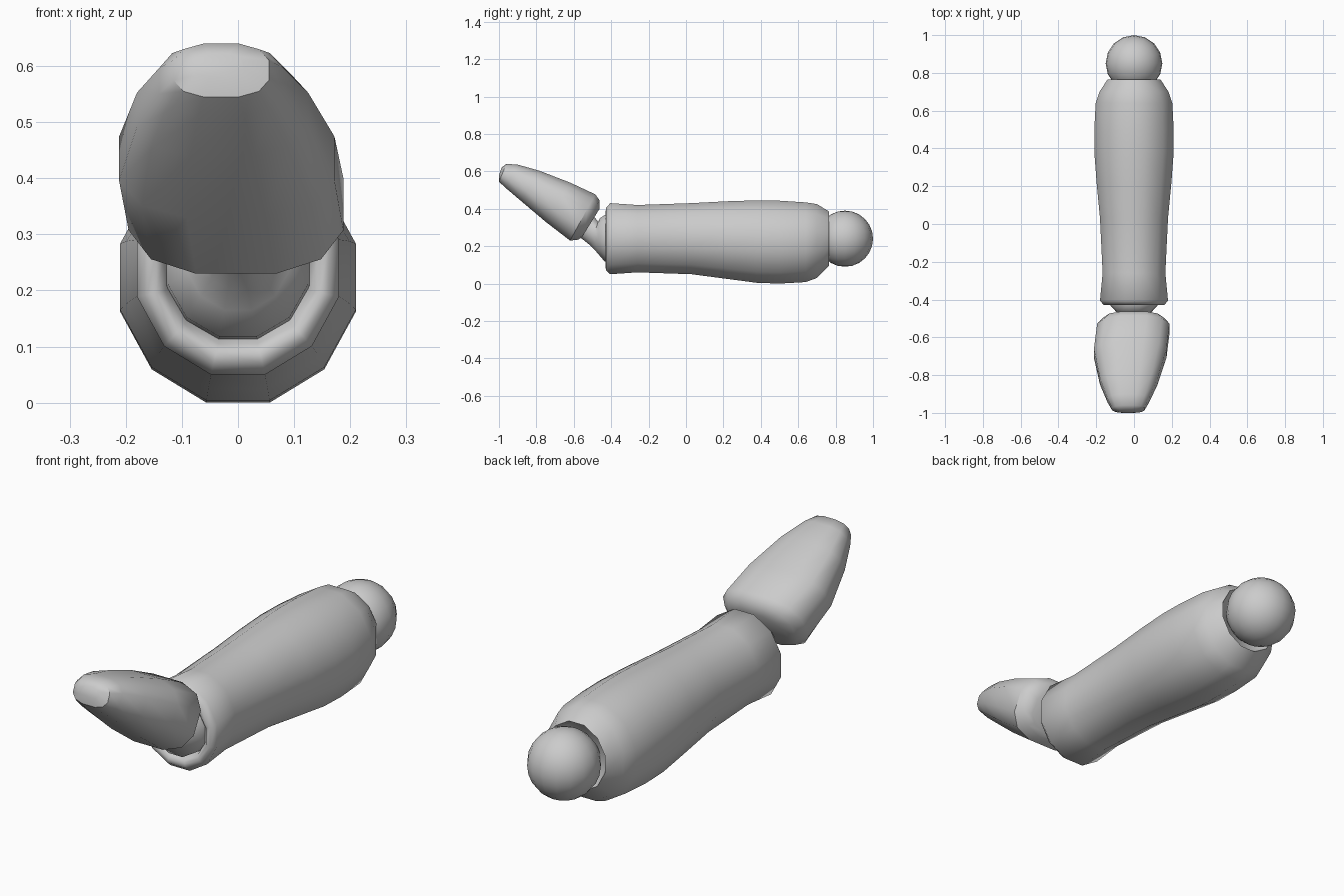
import bpy, bmesh, math

if "Cube" in bpy.data.objects:
    bpy.data.objects.remove(bpy.data.objects["Cube"])


def finish(obj, angle):
    bpy.ops.object.select_all(action='DESELECT')
    bpy.context.view_layer.objects.active = obj
    obj.select_set(True)
    bpy.ops.object.shade_smooth_by_angle(angle=math.radians(angle))


def loft(name, stations, power=1.0, sides=12, angle=40):
    """Skin sections given as (top_y, top_z, bottom_y, bottom_z, left_x, right_x)."""
    bm = bmesh.new()
    big = math.cos(math.pi / sides) ** power
    rings = []
    for ty, tz, by, bz, xl, xr in stations:
        ring = []
        for k in range(sides):
            a = 2 * math.pi * (k + 0.5) / sides
            u = math.copysign(abs(math.cos(a)) ** power, math.cos(a)) / big
            v = math.copysign(abs(math.sin(a)) ** power, math.sin(a)) / big
            ring.append(bm.verts.new(((xl + xr) / 2 + u * (xr - xl) / 2,
                                      (ty + by) / 2 + v * (ty - by) / 2,
                                      (tz + bz) / 2 + v * (tz - bz) / 2)))
        rings.append(ring)
    for a, b in zip(rings, rings[1:]):
        for k in range(sides):
            n = (k + 1) % sides
            bm.faces.new((a[k], a[n], b[n], b[k]))
    bm.faces.new(rings[0])
    bm.faces.new(rings[-1])
    bmesh.ops.recalc_face_normals(bm, faces=bm.faces)
    mesh = bpy.data.meshes.new(name)
    bm.to_mesh(mesh)
    bm.free()
    obj = bpy.data.objects.new(name, mesh)
    bpy.context.collection.objects.link(obj)
    finish(obj, angle)
    return obj


# Forearm with recessed sockets: y, top z, bottom z, half width
arm = [(-0.37, 0.36, 0.12, 0.12), (-0.415, 0.365, 0.105, 0.13),
       (-0.43, 0.38, 0.09, 0.145), (-0.428, 0.405, 0.07, 0.162),
       (-0.405, 0.43, 0.05, 0.18), (-0.26, 0.42, 0.06, 0.166),
       (0.03, 0.43, 0.05, 0.18), (0.22, 0.44, 0.025, 0.198),
       (0.38, 0.445, 0.004, 0.21), (0.50, 0.443, 0.0, 0.21),
       (0.64, 0.434, 0.008, 0.203), (0.70, 0.425, 0.03, 0.183),
       (0.765, 0.385, 0.095, 0.14), (0.74, 0.37, 0.11, 0.125)]
loft("forearm", [(y, t, y, b, -w, w) for y, t, b, w in arm], angle=60)

# Wrist joint bending up into the hand
loft("wrist_joint", [
    (-0.36, 0.37, -0.36, 0.11, -0.13, 0.13),
    (-0.425, 0.372, -0.435, 0.118, -0.125, 0.125),
    (-0.46, 0.35, -0.475, 0.165, -0.09, 0.09),
    (-0.47, 0.33, -0.51, 0.203, -0.065, 0.065),
    (-0.50, 0.37, -0.57, 0.25, -0.055, 0.055)], angle=50)

# Mitten-like hand with a flat palm
loft("hand", [
    (-0.462, 0.40, -0.555, 0.25, -0.13, 0.13),
    (-0.462, 0.445, -0.575, 0.235, -0.165, 0.16),
    (-0.485, 0.477, -0.62, 0.23, -0.195, 0.188),
    (-0.62, 0.54, -0.75, 0.33, -0.212, 0.172),
    (-0.786, 0.604, -0.88, 0.44, -0.18, 0.125),
    (-0.90, 0.636, -0.965, 0.512, -0.14, 0.08),
    (-0.96, 0.64, -1.0, 0.545, -0.115, 0.055),
    (-0.985, 0.622, -1.0, 0.58, -0.08, 0.01)], power=0.75, angle=42)

# Elbow ball
bpy.ops.mesh.primitive_uv_sphere_add(segments=16, ring_count=12, radius=0.15,
                                     location=(0, 0.85, 0.24))
ball = bpy.context.object
ball.name = "elbow_ball"
finish(ball, 60)
